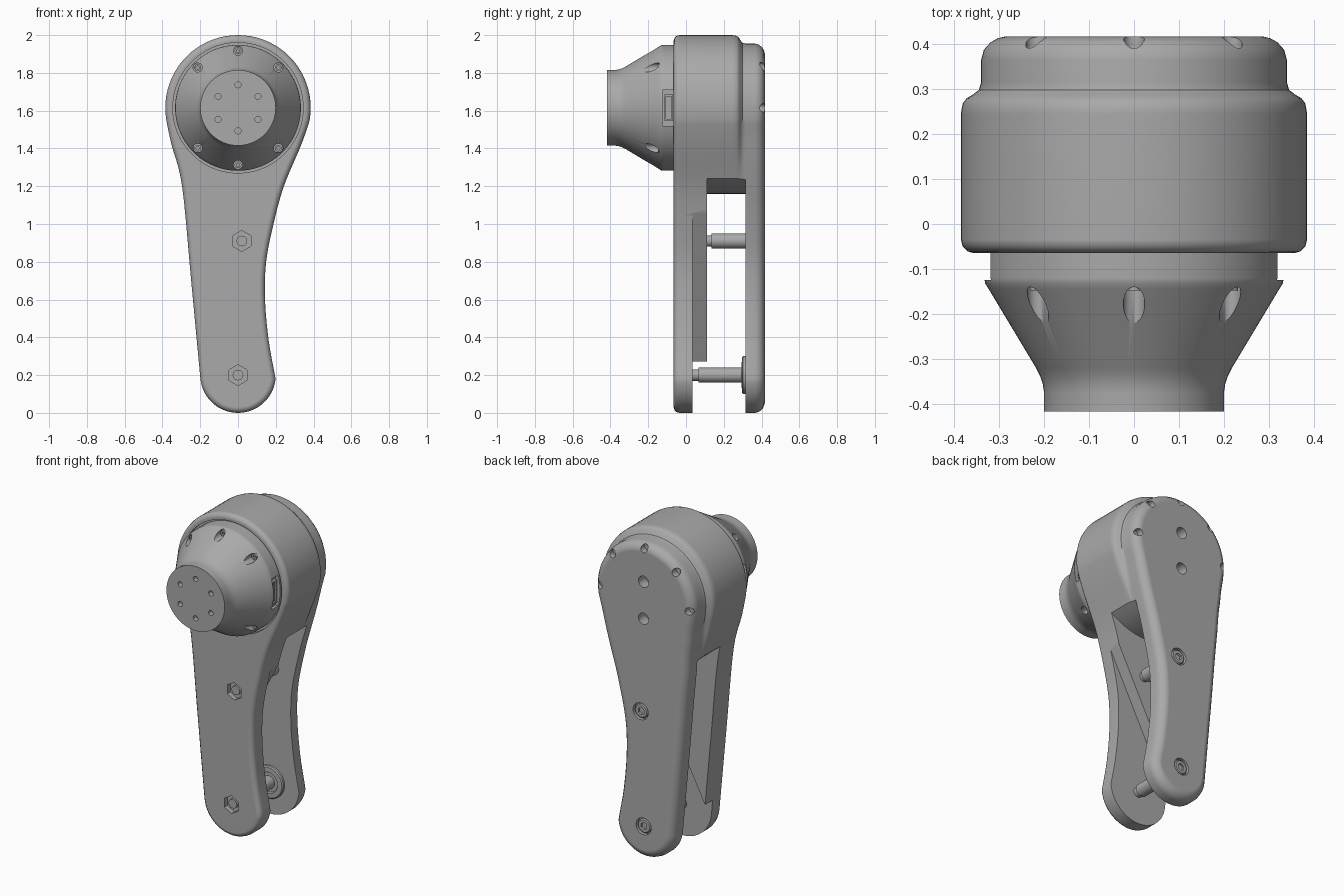
import bpy, bmesh
from math import sin, cos, pi, radians
from mathutils import Vector

if "Cube" in bpy.data.objects:
    bpy.data.objects.remove(bpy.data.objects["Cube"], do_unlink=True)

grey = bpy.data.materials.new("satin_grey")
grey.use_nodes = True
grey.diffuse_color = (0.4, 0.4, 0.4, 1)
grey.node_tree.nodes["Principled BSDF"].inputs["Base Color"].default_value = (0.4, 0.4, 0.4, 1)

HEAD_Z, HEAD_R, FOOT = 1.615, 0.385, 0.2
BOLTS = [(0.02, 0.91), (0, 0.2)]


def circle(r, x=0, z=HEAD_Z, n=32):
    return [(x + r * sin(2 * pi * i / n), z + r * cos(2 * pi * i / n)) for i in range(n)]


def rect(x0, x1, z0, z1):
    return [(x0, z0), (x1, z0), (x1, z1), (x0, z1)]


def loft(name, sections):
    """Skin outlines (y, [(x, z)...]) one after another and cap both ends."""
    bm = bmesh.new()
    rings = [[bm.verts.new((x, y, z)) for x, z in pts] for y, pts in sections]
    for a, b in zip(rings, rings[1:]):
        for i in range(len(a)):
            j = (i + 1) % len(a)
            bm.faces.new((a[i], a[j], b[j], b[i]))
    bm.faces.new(rings[0])
    bm.faces.new(rings[-1])
    bmesh.ops.recalc_face_normals(bm, faces=bm.faces)
    mesh = bpy.data.meshes.new(name)
    bm.to_mesh(mesh)
    bm.free()
    mesh.materials.append(grey)
    ob = bpy.data.objects.new(name, mesh)
    bpy.context.collection.objects.link(ob)
    return ob


def prism(name, pts, y0, y1):
    return loft(name, [(y0, pts), (y1, pts)])


def lathe(name, profile, x=0, z=HEAD_Z, n=32):
    return loft(name, [(y, circle(r, x, z, n)) for y, r in profile])


def select(ob):
    bpy.ops.object.select_all(action='DESELECT')
    ob.select_set(True)
    bpy.context.view_layer.objects.active = ob


def cut(ob, pts, y0, y1):
    tool = prism("cutter", pts, y0, y1)
    tool.hide_render = True
    select(ob)
    mod = ob.modifiers.new("cut", 'BOOLEAN')
    mod.operation, mod.solver, mod.object = 'DIFFERENCE', 'EXACT', tool
    bpy.ops.object.modifier_apply(modifier=mod.name)
    bpy.data.objects.remove(tool, do_unlink=True)


def smooth(ob):
    select(ob)
    bpy.ops.object.shade_smooth_by_angle(angle=radians(35))
    mod = ob.modifiers.new("flat_caps", 'WEIGHTED_NORMAL')
    mod.keep_sharp = True
    bpy.ops.object.modifier_apply(modifier=mod.name)


def spline(points, steps=5):
    """Catmull-Rom curve through the inner points."""
    p = [Vector(q) for q in points]
    out = []
    for a, b, c, d in zip(p, p[1:], p[2:], p[3:]):
        for s in range(steps):
            t = s / steps
            out.append(0.5 * (2 * b + (c - a) * t + (2 * a - 5 * b + 4 * c - d) * t ** 2
                              + (3 * b - a - 3 * c + d) * t ** 3))
    return out


# Arm outline: round head, straight right flank, concave left flank, round foot
def polar(r, z, deg):
    return Vector((r * cos(radians(deg)), z + r * sin(radians(deg))))


head = [polar(HEAD_R, HEAD_Z, a) for a in range(-10, 191, 5)]
foot = [polar(FOOT, FOOT, a) for a in range(186, 355, 6)]
right_flank = spline([head[-2], head[-1], (-0.352, 1.42), (-0.296, 1.2), (-0.248, 0.7),
                      foot[0], foot[1]])[1:]
left_flank = spline([foot[-2], foot[-1], (0.163, 0.38), (0.143, 0.6), (0.149, 0.8), (0.188, 1.0),
                     (0.243, 1.2), (0.335, 1.42), head[0], head[1]])[1:]
base = head + right_flank + foot + left_flank


def outline(head_r, inset):
    pts = []
    for p in base:
        t = min(max((p.y - 1.15) / 0.35, 0), 1)
        f = 1 - (1 - head_r / HEAD_R) * t * t * (3 - 2 * t)
        pts.append(Vector((p.x * f, HEAD_Z + (p.y - HEAD_Z) * f if p.y > HEAD_Z else p.y)))
    result = []
    for i, p in enumerate(pts):
        d = (pts[(i + 1) % len(pts)] - pts[i - 1]).normalized()
        result.append(tuple(p + Vector((-d.y, d.x)) * inset))
    return result


# Arm housing with rounded rims and a stepped back
arm = loft("arm_housing", [(y, outline(r, d)) for y, r, d in [
    (-0.065, .385, .03), (-0.061, .385, .015), (-0.05, .385, .004), (-0.035, .385, 0),
    (.245, .385, 0), (.268, .381, 0), (.28, .372, 0), (.288, .358, 0), (.298, .345, 0),
    (.315, .34, 0), (.365, .34, 0), (.387, .34, .006), (.404, .34, .02),
    (.413, .34, .036), (.417, .34, .053)]])

# Fork slot with an arched top, and the slanted step on the front plate
arch = [tuple(polar(0.455, HEAD_Z, a)) for a in range(225, 316, 5)]
cut(arm, [(-.6, -.1), (-.6, arch[0][1])] + arch + [(.6, arch[-1][1]), (.6, -.1)], .11, .315)
cut(arm, [(-.36, -.1), (-.36, -.02), (.24, 1.13), (.3, 1.17), (.6, 1.17), (.6, -.1)], .035, .13)

# Recess behind the hub, bolt pockets and back holes
cut(arm, circle(.345, n=96), -.1, -.045)
for x, z in BOLTS:
    cut(arm, circle(.055, x, z, 6), -.1, -.035)
    cut(arm, circle(.052, x, z), .395, .5)
for z in (1.49, 1.72):
    cut(arm, circle(.035, 0, z), .35, .5)
for a in range(0, 181, 45):
    x, z = polar(.308, HEAD_Z, a)
    cut(arm, circle(.023, x, z, 20), .375, .5)
smooth(arm)

# Flared output hub
hub = lathe("output_hub", [(-.04, .333), (-.12, .333), (-.132, .331), (-.145, .323), (-.32, .218),
                           (-.338, .209), (-.355, .203), (-.375, .2), (-.417, .2)], n=96)
for a in (45, 90, 135, 225, 270, 315):
    x, z = polar(.302, HEAD_Z, a)
    cut(hub, circle(.024, x, z, 24), -.5, -.13)
for a in range(30, 390, 60):
    x, z = polar(.122, HEAD_Z, a)
    cut(hub, circle(.016, x, z, 20), -.5, -.385)
for s in (-1, 1):
    cut(hub, rect(*sorted((s * .3, s * .4)), HEAD_Z - .095, HEAD_Z + .095), -.125, -.062)
smooth(hub)

# Hub screws in their pockets
for i, a in enumerate((45, 90, 135, 225, 270, 315)):
    x, z = polar(.302, HEAD_Z, a)
    screw = lathe(f"hub_screw_{i + 1}", [(-.12, .018), (-.148, .018)], x, z, 20)
    cut(screw, circle(.009, x, z, 6), -.2, -.138)
    smooth(screw)

# Side connectors with a row of pins
for s, side in ((-1, "right"), (1, "left")):
    shell = prism(f"{side}_connector", rect(*sorted((s * .29, s * .317)), 1.545, 1.685), -.113, -.07)
    cut(shell, rect(*sorted((s * .308, s * .4)), 1.555, 1.675), -.107, -.076)
    for i in range(4):
        z = 1.57 + .03 * i
        prism(f"{side}_connector_pin_{i + 1}",
              rect(*sorted((s * .3, s * .314)), z - .008, z + .008), -.099, -.084)

# Through bolts: post, threaded front end, socket head at the back
for (x, z), start, label in zip(BOLTS, (.1, .03), ("upper", "lower")):
    smooth(lathe(f"{label}_post", [(start, .03), (start + .035, .03), (start + .036, .04),
                                   (.32, .04)], x, z))
    smooth(lathe(f"{label}_bolt_end", [(-.03, .028), (-.052, .028)], x, z))
    bolt_head = lathe(f"{label}_bolt_head", [(.39, .044), (.408, .044), (.413, .038)], x, z)
    cut(bolt_head, circle(.022, x, z, 6), .4, .5)
    smooth(bolt_head)
smooth(lathe("lower_post_collar", [(.32, .1), (.302, .1), (.296, .094), (.295, .065), (.303, .06)],
             0, 0.2, 48))
